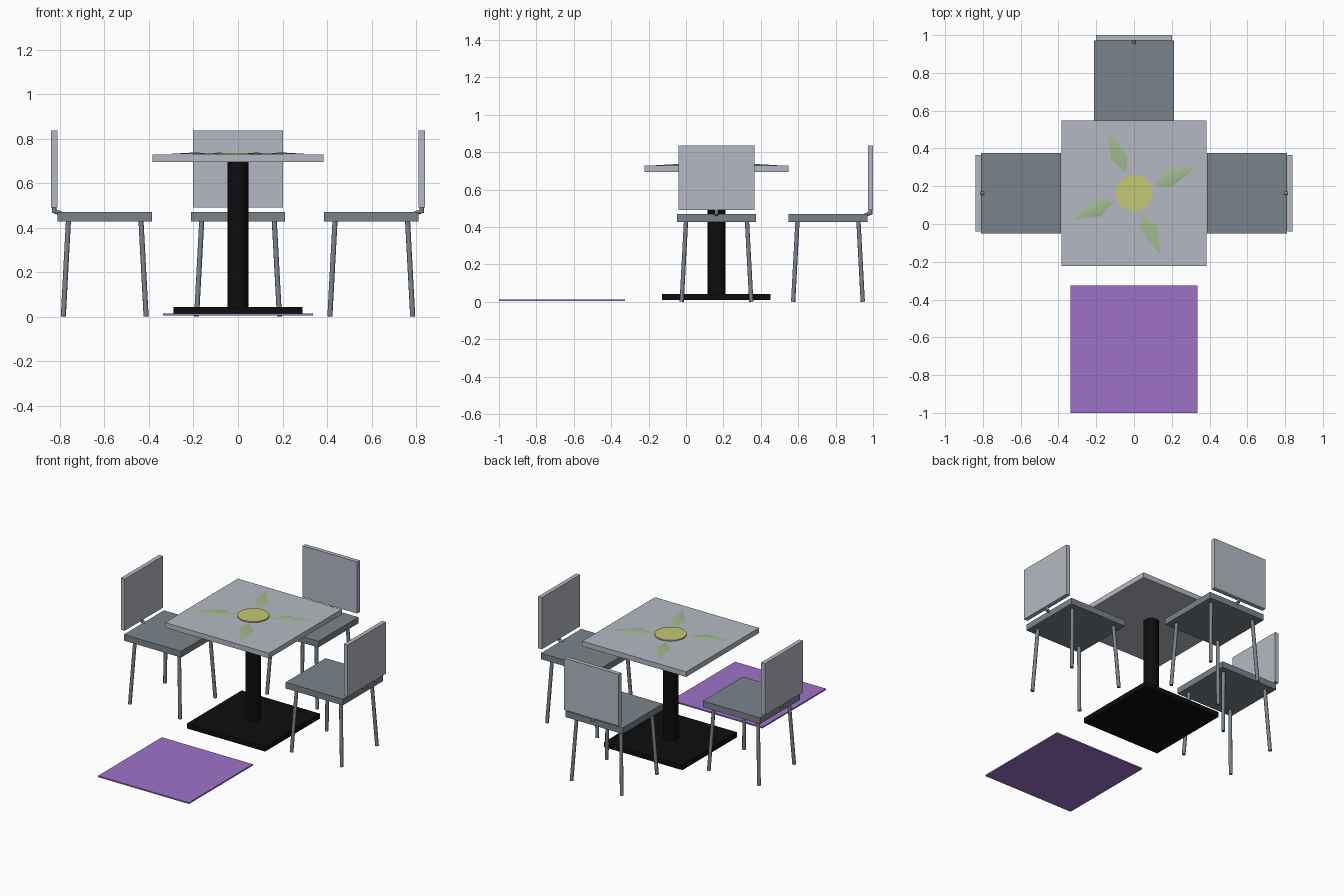
import bpy, bmesh, math
from mathutils import Vector, Matrix

if "Cube" in bpy.data.objects:
    bpy.data.objects.remove(bpy.data.objects["Cube"])


def srgb(r, g, b):
    return [((c / 255 + 0.055) / 1.055) ** 2.4 if c > 10 else c / 255 / 12.92 for c in (r, g, b)] + [1]


def material(name, rgb):
    m = bpy.data.materials.new(name)
    m.diffuse_color = srgb(*rgb)
    m.use_nodes = True
    m.node_tree.nodes["Principled BSDF"].inputs["Base Color"].default_value = m.diffuse_color
    return m


LIGHT = material("light grey", (181, 185, 195))
SLATE = material("slate grey", (122, 131, 139))
BLACK = material("black", (13, 13, 13))
PURPLE = material("purple", (157, 114, 201))
GREEN = material("leaf green", (160, 188, 145))
YELLOW = material("yellow", (196, 201, 115))


def finish(bm, name, mat, smooth=False):
    bmesh.ops.recalc_face_normals(bm, faces=bm.faces[:])
    me = bpy.data.meshes.new(name)
    bm.to_mesh(me)
    bm.free()
    me.materials.append(mat)
    ob = bpy.data.objects.new(name, me)
    bpy.context.collection.objects.link(ob)
    if smooth:
        bpy.ops.object.select_all(action='DESELECT')
        ob.select_set(True)
        bpy.context.view_layer.objects.active = ob
        bpy.ops.object.shade_smooth_by_angle(angle=math.radians(40))
    return ob


def box(name, lo, hi, mat, frame=Matrix()):
    lo, hi = Vector(lo), Vector(hi)
    bm = bmesh.new()
    bmesh.ops.create_cube(bm, size=1, matrix=frame @ Matrix.Translation((lo + hi) / 2)
                          @ Matrix.Diagonal((*(hi - lo), 1)))
    return finish(bm, name, mat)


def rod(name, a, b, radius, sides, mat, frame=Matrix()):
    a, b = Vector(a), Vector(b)
    turn = (b - a).to_track_quat('Z', 'Y').to_matrix().to_4x4()
    bm = bmesh.new()
    bmesh.ops.create_cone(bm, cap_ends=True, segments=sides, radius1=radius, radius2=radius,
                          depth=(b - a).length, matrix=frame @ Matrix.Translation((a + b) / 2) @ turn)
    return finish(bm, name, mat, True)


# Chair with its backrest toward local +y
def chair(label, x, y, angle):
    f = Matrix.Translation((x, y, 0)) @ Matrix.Rotation(math.radians(angle), 4, 'Z')
    box(label + "_seat", (-0.212, -0.212, 0.428), (0.212, 0.212, 0.469), SLATE, f)
    box(label + "_backrest", (-0.202, 0.213, 0.49), (0.202, 0.241, 0.836), LIGHT, f)
    rod(label + "_backrest_bracket", (0, 0.195, 0.462), (0, 0.228, 0.475), 0.01, 10, SLATE, f)
    rod(label + "_backrest_post", (0, 0.227, 0.466), (0, 0.227, 0.495), 0.01, 10, SLATE, f)
    for sx in (-1, 1):
        for sy in (-1, 1):
            rod(label + "_leg", (sx * 0.186, sy * 0.186, 0.001), (sx * 0.163, sy * 0.163, 0.432),
                0.0115, 10, SLATE, f)


CY = 0.163
chair("back_chair", 0, 0.759, 0)
chair("left_chair", -0.599, CY, 90)
chair("right_chair", 0.599, CY, -90)

# Pedestal table
box("table_top", (-0.385, CY - 0.385, 0.695), (0.385, CY + 0.385, 0.729), LIGHT)
rod("table_column", (0, CY, 0.04), (0, CY, 0.696), 0.048, 16, BLACK)
box("table_base", (-0.29, CY - 0.29, 0.009), (0.29, CY + 0.29, 0.042), BLACK)

# Flower decoration: a disc and four gently ridged petals
rod("flower_centre", (0, CY, 0.728), (0, CY, 0.736), 0.097, 32, YELLOW)
OUTLINE = [(0.106, 0.042), (0.19, 0.032), (0.25, 0.072), (0.333, 0.143), (0.175, 0.122)]
for k in range(4):
    f = Matrix.Translation((0, CY, 0)) @ Matrix.Rotation(k * math.pi / 2, 4, 'Z')
    bm = bmesh.new()
    rim = [bm.verts.new(f @ Vector((x, y, 0.7295))) for x, y in OUTLINE]
    crest = bm.verts.new(f @ Vector((0.19, 0.082, 0.738)))
    for i in range(len(rim)):
        bm.faces.new((rim[i], rim[(i + 1) % len(rim)], crest))
    bm.faces.new(rim[::-1])
    finish(bm, "petal", GREEN, True)

# Floor mat
box("floor_mat", (-0.337, -1.0, 0.004), (0.337, -0.325, 0.013), PURPLE)
